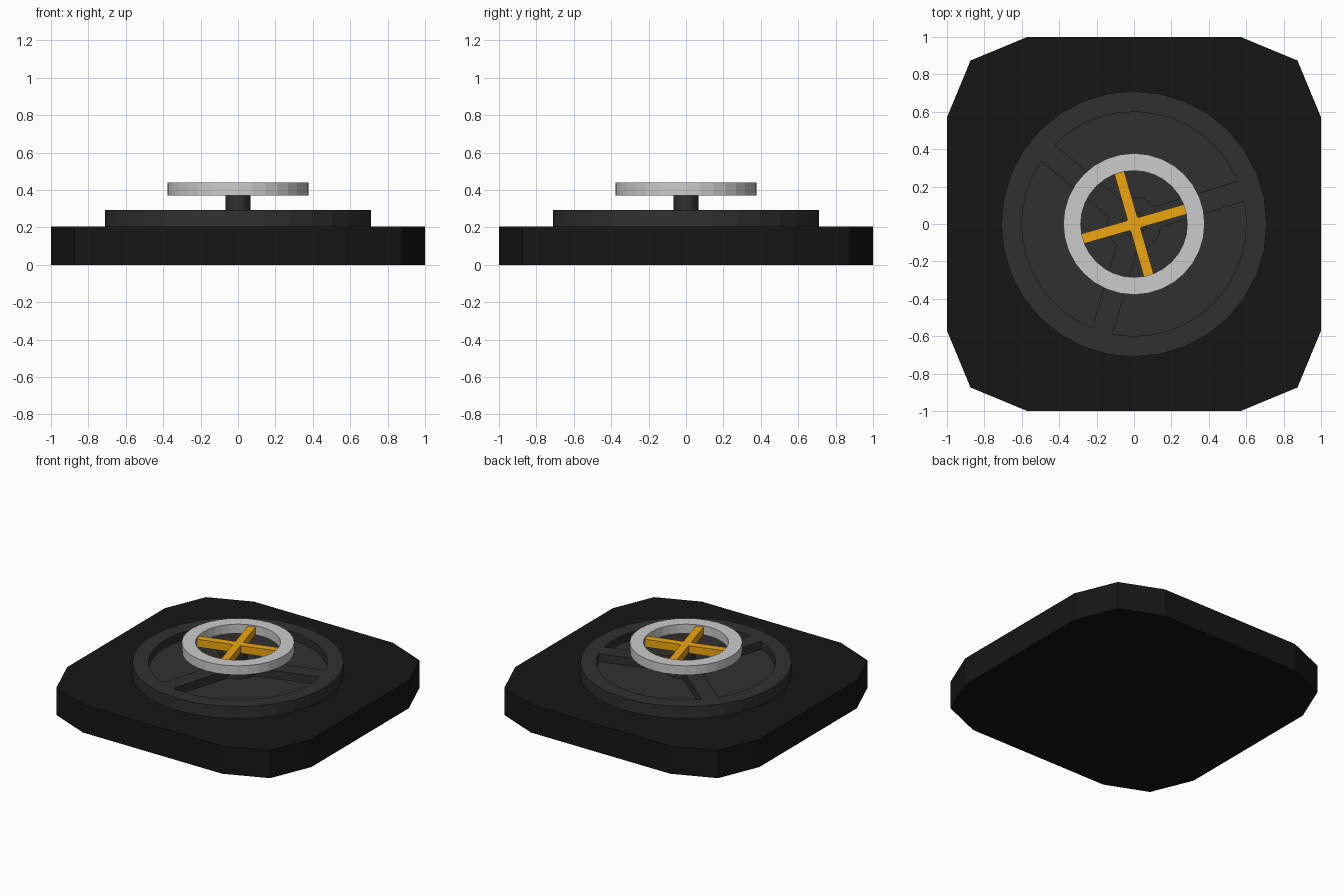
import bpy, bmesh
from math import sin, cos, asin, pi, radians

if "Cube" in bpy.data.objects:
    bpy.data.objects.remove(bpy.data.objects["Cube"])


def material(name, rgb):
    m = bpy.data.materials.new(name)
    m.diffuse_color = (*rgb, 1)
    m.use_nodes = True
    m.node_tree.nodes["Principled BSDF"].inputs["Base Color"].default_value = m.diffuse_color
    return m


def arc(r, a0, a1, n, cx=0, cy=0):
    return [(cx + r * cos(a0 + (a1 - a0) * i / n),
             cy + r * sin(a0 + (a1 - a0) * i / n)) for i in range(n + 1)]


def circle(r, n=32):
    return arc(r, 0, 2 * pi, n)[:-1]


def finish(name, bm, mat):
    bmesh.ops.recalc_face_normals(bm, faces=bm.faces)
    me = bpy.data.meshes.new(name)
    bm.to_mesh(me)
    bm.free()
    if mat:
        me.materials.append(mat)
    ob = bpy.data.objects.new(name, me)
    bpy.context.collection.objects.link(ob)
    return ob


def prism(name, outline, z0, z1, mat=None):
    bm = bmesh.new()
    f = bm.faces.new([bm.verts.new((x, y, z0)) for x, y in outline])
    top = bmesh.ops.extrude_face_region(bm, geom=[f], use_keep_orig=True)
    vs = [g for g in top["geom"] if isinstance(g, bmesh.types.BMVert)]
    bmesh.ops.translate(bm, verts=vs, vec=(0, 0, z1 - z0))
    return finish(name, bm, mat)


def annulus(name, r0, r1, z0, z1, n=32, mat=None):
    bm = bmesh.new()
    loops = [[bm.verts.new((x, y, z)) for x, y in circle(r, n)]
             for r, z in ((r1, z0), (r1, z1), (r0, z1), (r0, z0))]
    for k in range(4):
        a, b = loops[k], loops[(k + 1) % 4]
        for i in range(n):
            j = (i + 1) % n
            bm.faces.new((a[i], a[j], b[j], b[i]))
    return finish(name, bm, mat)


black = material("black", (0.008, 0.008, 0.008))
charcoal = material("charcoal", (0.03, 0.03, 0.03))
amber = material("amber", (0.85, 0.38, 0.005))

# Base slab with two-facet rounded corners
outline = []
for k, (sx, sy) in enumerate(((1, 1), (-1, 1), (-1, -1), (1, -1))):
    outline += arc(0.43, k * pi / 2, (k + 1) * pi / 2, 2, 0.57 * sx, 0.57 * sy)
prism("base", outline, 0, 0.205, black)

# Disc with three pockets, leaving rim, hub and spokes
disc = prism("disc", circle(0.71), 0.205, 0.293, charcoal)
spokes = [radians(a) for a in (17, 140.5, 253.5, 377)]
half = 0.057
for a, b in zip(spokes, spokes[1:]):
    o, i = asin(half / 0.6), asin(half / 0.145)
    pts = arc(0.6, a + o, b - o, 12) + arc(0.145, b - i, a + i, 5)
    cutter = prism("pocket_cutter", pts, 0.235, 0.35, charcoal)
    cutter.hide_render = True
    mod = disc.modifiers.new("pocket", 'BOOLEAN')
    mod.operation, mod.object, mod.solver = 'DIFFERENCE', cutter, 'EXACT'
    bpy.context.view_layer.objects.active = disc
    bpy.ops.object.modifier_apply(modifier=mod.name)
    bpy.data.objects.remove(cutter)

# Post, hand ring and crossed bars
prism("post", circle(0.066, 16), 0.29, 0.375, charcoal)
annulus("hand_ring", 0.285, 0.378, 0.372, 0.44)
prism("cross_centre", circle(0.045, 8), 0.374, 0.429, amber)
cross = []
for k in range(4):
    t = radians(16) + k * pi / 2
    for u, v in ((0.0275, -0.0275), (0.288, -0.0275), (0.288, 0.0275)):
        cross.append((u * cos(t) - v * sin(t), u * sin(t) + v * cos(t)))
prism("cross_bars", cross, 0.373, 0.43, amber)
